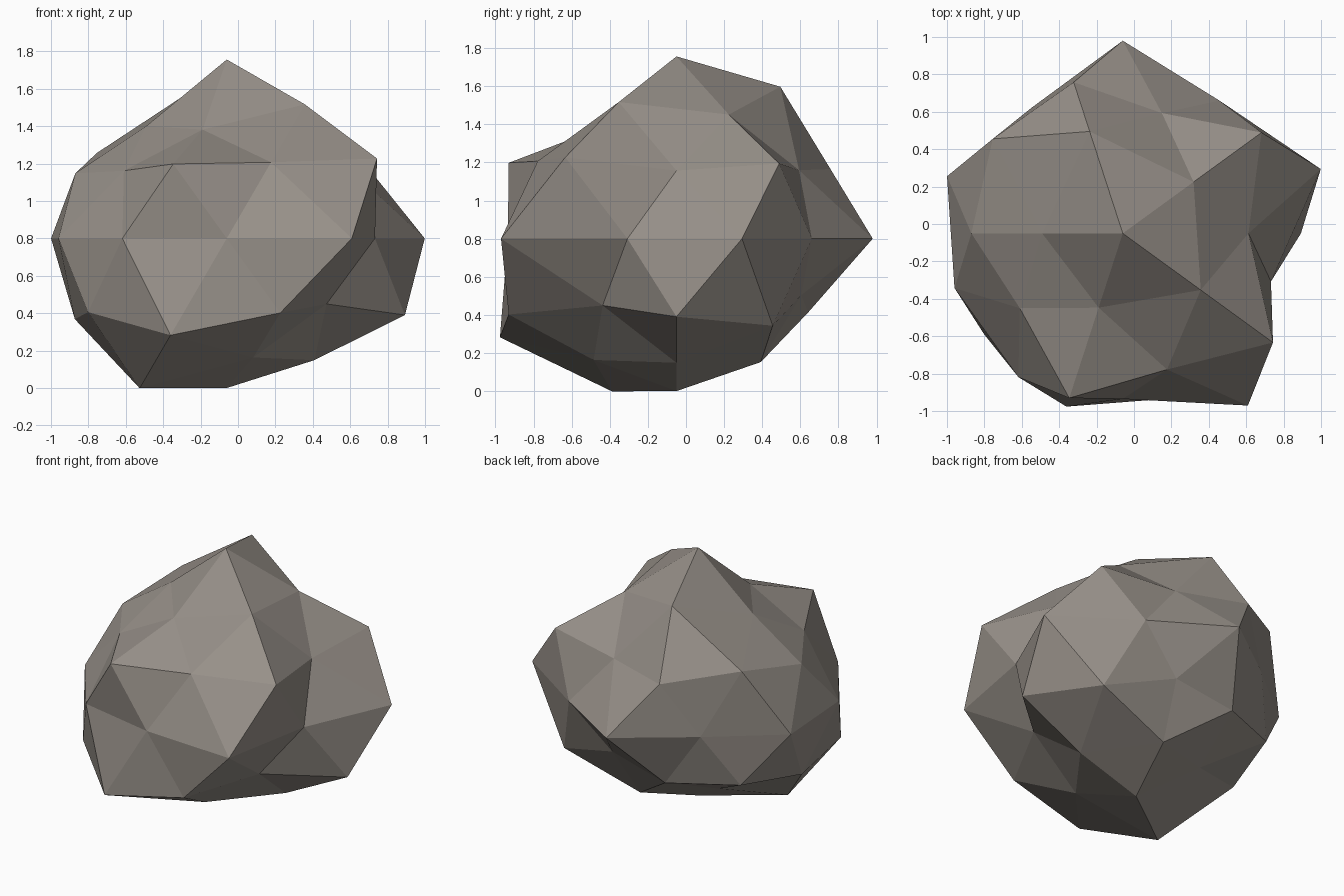
import bpy, bmesh
from math import sin, cos, radians
from mathutils import Vector

cube = bpy.data.objects.get("Cube")
if cube:
    bpy.data.objects.remove(cube, do_unlink=True)

CENTRE = Vector((-0.06, -0.05, 0.8))
SQUASH = 0.86  # boulder is slightly flattened in height

# Rings of a twice-divided icosahedron, top to bottom:
# (flat radius, height, first azimuth, azimuth step, bulge of each point)
RINGS = [
    (0, 1, 0, 72, [1.112]),
    (0.5257, 0.8507, 36, 72, [0.89, 1.09, 0.82, 0.795, 0.98]),
    (0.8507, 0.5257, 0, 72, [0.79, 0.795, 1.01, 0.80, 0.90]),
    (0.8944, 0.4472, 36, 72, [1.025, 0.95, 0.905, 1.035, 1.11]),
    (1, 0, 18, 36, [1.113, 0.878, 1.03, 0.83, 0.988,
                    0.946, 0.95, 0.885, 1.138, 0.833]),
    (0.8944, -0.4472, 0, 72, [1.065, 0.77, 0.935, 1.025, 1.035]),
    (0.8507, -0.5257, 36, 72, [1.01, 0.855, 0.955, 1.145, 0.775]),
    (0.5257, -0.8507, 0, 72, [0.89, 0.885, 0.78, 1.095, 0.87]),
    (0, -1, 0, 72, [0.93]),
]

# Even faceted ball
bm = bmesh.new()
bulges = []
for flat, height, start, step, ring in RINGS:
    for i, bulge in enumerate(ring):
        a = radians(start + step * i)
        v = bm.verts.new((flat * cos(a), flat * sin(a), height))
        bulges.append((v, bulge))
bmesh.ops.convex_hull(bm, input=bm.verts[:])

# Push each point in or out to make the lumps and hollows
for v, bulge in bulges:
    v.co *= bulge
    v.co.z *= SQUASH
    v.co += CENTRE
bmesh.ops.recalc_face_normals(bm, faces=bm.faces[:])

mesh = bpy.data.meshes.new("boulder")
bm.to_mesh(mesh)
bm.free()
boulder = bpy.data.objects.new("boulder", mesh)
bpy.context.collection.objects.link(boulder)

# Warm grey stone
stone = bpy.data.materials.new("warm grey stone")
stone.use_nodes = True
colour = (0.31, 0.28, 0.25, 1)
stone.diffuse_color = colour
stone.node_tree.nodes["Principled BSDF"].inputs["Base Color"].default_value = colour
mesh.materials.append(stone)
